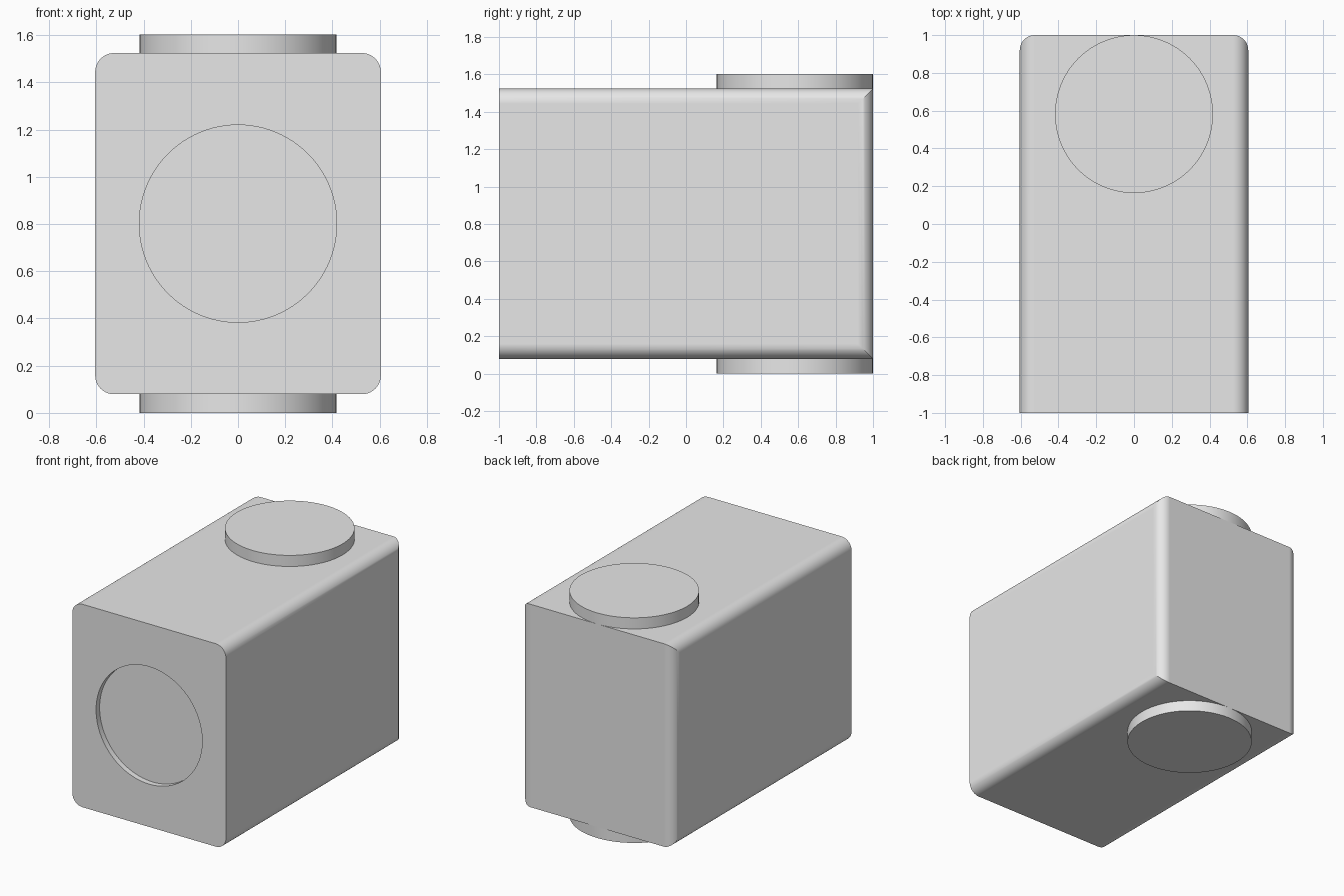
import bpy
import bmesh
from math import sin, cos, pi, sqrt
from mathutils import Matrix

cube = bpy.data.objects.get("Cube")
if cube:
    bpy.data.objects.remove(cube, do_unlink=True)

HALF_W, BOTTOM, TOP, HEIGHT = 0.605, 0.079, 1.524, 1.603
RADIUS, STEPS = 0.08, 10
DISC_R, RECESS = 0.418, 0.04
MID = HEIGHT / 2

grey = bpy.data.materials.new("plain_grey")
grey.use_nodes = True
colour = (0.8, 0.8, 0.8, 1)
grey.diffuse_color = colour
grey.node_tree.nodes["Principled BSDF"].inputs["Base Color"].default_value = colour


def add_object(name, bm):
    bmesh.ops.recalc_face_normals(bm, faces=bm.faces)
    mesh = bpy.data.meshes.new(name)
    bm.to_mesh(mesh)
    bm.free()
    mesh.materials.append(grey)
    obj = bpy.data.objects.new(name, mesh)
    bpy.context.collection.objects.link(obj)
    return obj


def activate(obj):
    bpy.ops.object.select_all(action='DESELECT')
    obj.select_set(True)
    bpy.context.view_layer.objects.active = obj


def smooth(obj):
    activate(obj)
    bpy.ops.object.shade_smooth_by_angle(angle=pi / 6)
    weighted = obj.modifiers.new("even_shading", 'WEIGHTED_NORMAL')
    weighted.keep_sharp = True


def cylinder(name, centre, depth, turn=Matrix()):
    bm = bmesh.new()
    bmesh.ops.create_cone(bm, cap_ends=True, segments=96, radius1=DISC_R,
                          radius2=DISC_R, depth=depth,
                          matrix=Matrix.Translation(centre) @ turn)
    return add_object(name, bm)


# Body: rounded long edges, and rounded uprights at the back with mitred corners
def inset(x):
    t = max(0, abs(x) - (HALF_W - RADIUS))
    return RADIUS - sqrt(max(0, RADIUS ** 2 - t ** 2))


arc = [HALF_W - RADIUS + RADIUS * sin(pi / 2 * i / STEPS) for i in range(STEPS + 1)]
columns = [-x for x in reversed(arc)] + arc
bm = bmesh.new()
rows = {}
for side in ("front", "back"):
    for level in ("low", "high"):
        rows[side, level] = [
            bm.verts.new((x, -1 if side == "front" else 1 - inset(x),
                          BOTTOM + inset(x) if level == "low" else TOP - inset(x)))
            for x in columns]


def strip(a, b):
    for i in range(len(a) - 1):
        bm.faces.new((a[i], a[i + 1], b[i + 1], b[i]))


for level in ("low", "high"):
    strip(rows["front", level], rows["back", level])
strip(rows["back", "low"], rows["back", "high"])
for end in (0, -1):
    bm.faces.new([rows[key][end] for key in (("front", "low"), ("front", "high"),
                                             ("back", "high"), ("back", "low"))])
bm.faces.new(rows["front", "low"] + rows["front", "high"][::-1])
body = add_object("body", bm)

# Shallow round recess in the front
cutter = cylinder("recess_cutter", (0, -1, MID), RECESS * 2, Matrix.Rotation(pi / 2, 4, 'X'))
cut = body.modifiers.new("recess", 'BOOLEAN')
cut.operation, cut.solver, cut.object = 'DIFFERENCE', 'EXACT', cutter
activate(body)
bpy.ops.object.modifier_apply(modifier=cut.name)
bpy.data.objects.remove(cutter, do_unlink=True)
smooth(body)

# Round discs above and below, flush with the back
overlap = 0.02
depth = BOTTOM + overlap
for name, z in (("bottom_disc", depth / 2), ("top_disc", HEIGHT - depth / 2)):
    smooth(cylinder(name, (0, 1 - DISC_R, z), depth))
